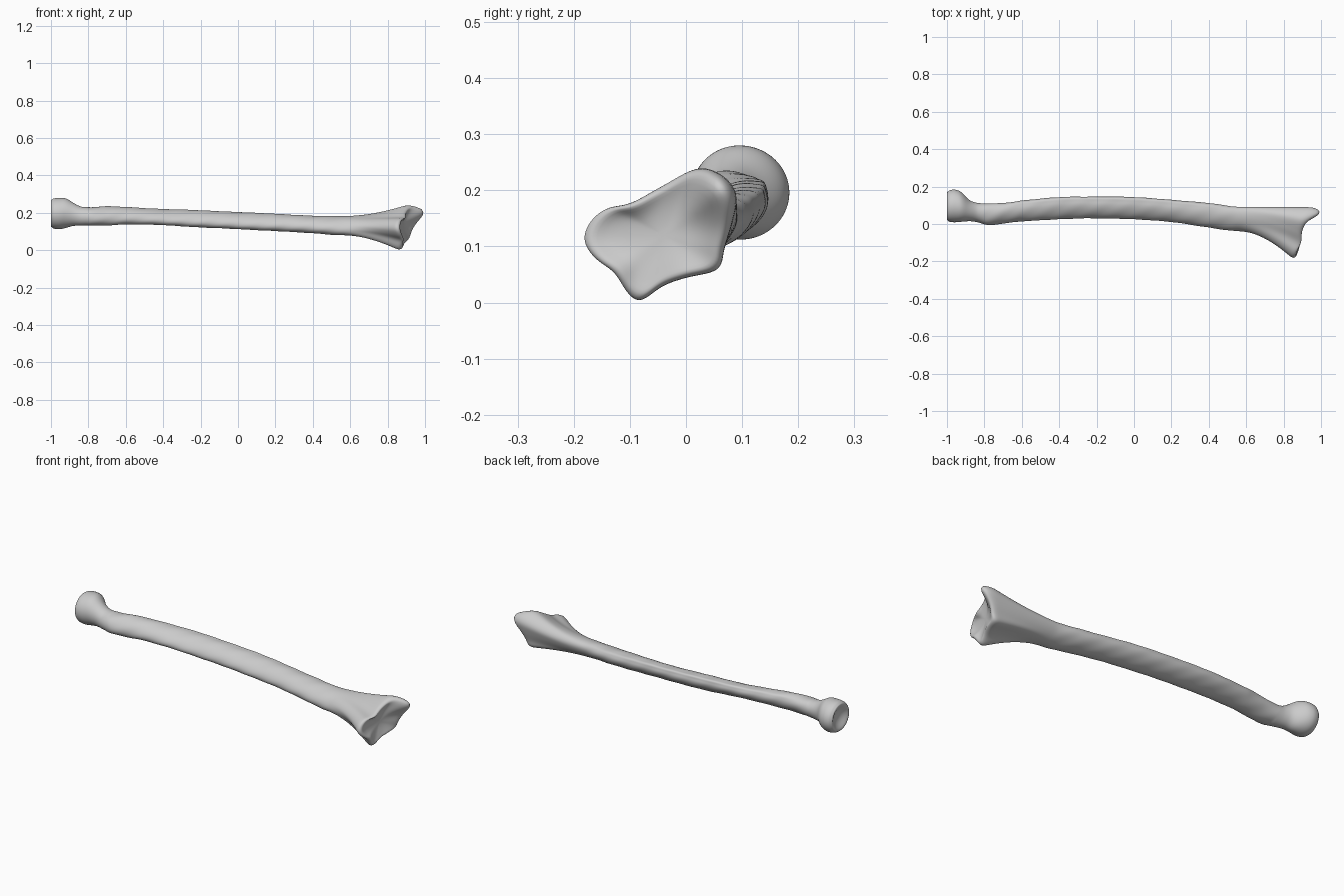
import bpy, bmesh, math
from mathutils import Vector

if "Cube" in bpy.data.objects:
    bpy.data.objects.remove(bpy.data.objects["Cube"])

N = 56           # points around the bone

# shaft stations: x, y min, y max, z min, z max, section skew (degrees, 90 = none)
STATIONS = [
    (-1.00, .020, .170, .125, .268, 90),
    (-.985, .011, .181, .115, .277, 90),
    (-.955, .009, .184, .112, .280, 90),
    (-.92, .012, .168, .119, .277, 90),
    (-.88, .015, .128, .130, .253, 88),
    (-.84, .010, .113, .131, .233, 85),
    (-.78, -.006, .110, .132, .230, 82),
    (-.70, .002, .113, .133, .234, 75),
    (-.60, .014, .126, .137, .231, 70),
    (-.40, .026, .143, .134, .220, 66),
    (-.20, .030, .147, .122, .213, 66),
    (.00, .026, .143, .112, .204, 66),
    (.20, .010, .130, .103, .194, 68),
    (.40, -.018, .112, .090, .185, 70),
    (.55, -.038, .092, .080, .182, 70),
]

# flared wrist end: outline in x, y, z, starting at +y and turning towards +z
OUTLINE = [
    (.94, .090, .195), (.93, .066, .228), (.90, .020, .241), (.88, -.045, .208),
    (.88, -.100, .178), (.86, -.145, .168), (.85, -.175, .143), (.85, -.185, .110),
    (.86, -.165, .078), (.87, -.130, .052), (.86, -.108, .018), (.86, -.084, .000),
    (.87, -.042, .028), (.885, .000, .043), (.895, .058, .058), (.91, .068, .095),
    (.93, .084, .150),
]


def spline(a, b, c, d, t):
    """Catmull-Rom interpolation of tuples."""
    return [.5 * (2*q + (r-p)*t + (2*p-5*q+4*r-s)*t*t + (3*q-p-3*r+s)*t**3)
            for p, q, r, s in zip(a, b, c, d)]


def section(row):
    """Skewed ellipse filling its box, with a crest along the back upper edge."""
    x, y0, y1, z0, z1, skew = row
    phi = math.radians(skew)
    crest = .006 * max(0, 1 - ((x + .1) / .65) ** 2)
    ring = []
    for i in range(N):
        t = 2 * math.pi * i / N
        lump = .0015 * math.sin(3*t + 17*x) * math.sin(31*x + t) if x > -.8 else 0
        d = math.remainder(t - .65, 2 * math.pi)
        push = crest * math.exp(-(d / .22) ** 2) + lump
        ring.append(Vector((x,
                            (y0+y1)/2 + (y1-y0)/2 * math.cos(t) + push * math.cos(t),
                            (z0+z1)/2 + (z1-z0)/2 * math.cos(t-phi) + push * math.sin(t))))
    return ring


def resample(points):
    """Even spacing around a smooth closed outline."""
    m = len(points)
    fine = [Vector(spline(points[k-1], points[k], points[(k+1) % m], points[(k+2) % m], j/12))
            for k in range(m) for j in range(12)]
    fine.append(fine[0])
    dist = [0]
    for p, q in zip(fine, fine[1:]):
        dist.append(dist[-1] + (q-p).length)
    out, k = [], 0
    for i in range(N):
        want = dist[-1] * i / N
        while dist[k+1] < want:
            k += 1
        out.append(fine[k].lerp(fine[k+1], (want-dist[k]) / (dist[k+1]-dist[k])))
    return out


def scaled(ring, centre, f, dx):
    return [Vector((p.x + dx, centre.y + (p.y-centre.y)*f, centre.z + (p.z-centre.z)*f))
            for p in ring]


rings = []

# dished head at the elbow end
head = section(STATIONS[0])
head_c = Vector((-1, .095, .197))
for f, dx in ((.2, .022), (.45, .018), (.7, .008), (.88, .0)):
    rings.append(scaled(head, head_c, f, dx))

# neck, tuberosity and shaft
for k in range(len(STATIONS) - 1):
    a, b = STATIONS[max(k-1, 0)], STATIONS[k]
    c, d = STATIONS[k+1], STATIONS[min(k+2, len(STATIONS)-1)]
    steps = 3 if c[0] < -.8 else 7
    for j in range(steps):
        t = j / steps
        row = spline(a, b, c, d, t)
        row[0] = b[0] + (c[0]-b[0]) * t
        rings.append(section(row))

# flare from the shaft to the wrist outline
base, rim = section(STATIONS[-1]), resample(OUTLINE)
for j in range(15):
    s = j / 14
    w = s ** 1.75
    if s > .85:
        w -= .6 * (s - .85) ** 2
    w = min(w / (1 - .6 * .15**2), 1)
    rings.append([Vector((p.x + (q.x-p.x)*s, p.y + (q.y-p.y)*w, p.z + (q.z-p.z)*w))
                  for p, q in zip(base, rim)])

# hollow joint face with a pointed styloid
face_c = Vector((.88, -.04, .12))
flat = lambda y: .90 + .28 * (y + .04)
for f, lift in ((.96, .012), (.88, .015), (.76, .004), (.58, -.010), (.36, -.016), (.15, -.018)):
    ring = scaled(rim, face_c, f, 0)
    for p in ring:
        blend = min(1, (1 - f) * 2.2)
        p.x += (flat(p.y) - p.x) * blend + lift
        tip = ((p.y - .052) / .035) ** 2 + ((p.z - .195) / .045) ** 2
        p.x += .055 * math.exp(-tip)
    rings.append(ring)

# skin the rings
bm = bmesh.new()
loops = [[bm.verts.new(p) for p in r] for r in rings]
for a, b in zip(loops, loops[1:]):
    for i in range(N):
        j = (i + 1) % N
        bm.faces.new((a[i], a[j], b[j], b[i]))
for loop in (loops[0], loops[-1]):
    mid = bm.verts.new(sum((v.co for v in loop), Vector()) / N)
    for i in range(N):
        bm.faces.new((loop[i], loop[(i+1) % N], mid))
bmesh.ops.recalc_face_normals(bm, faces=bm.faces)
for f in bm.faces:
    f.smooth = True
mesh = bpy.data.meshes.new("forearm_bone")
bm.to_mesh(mesh)
bm.free()
bone = bpy.data.objects.new("forearm_bone", mesh)
bpy.context.collection.objects.link(bone)
sub = bone.modifiers.new("smooth", 'SUBSURF')
sub.levels = sub.render_levels = 1
